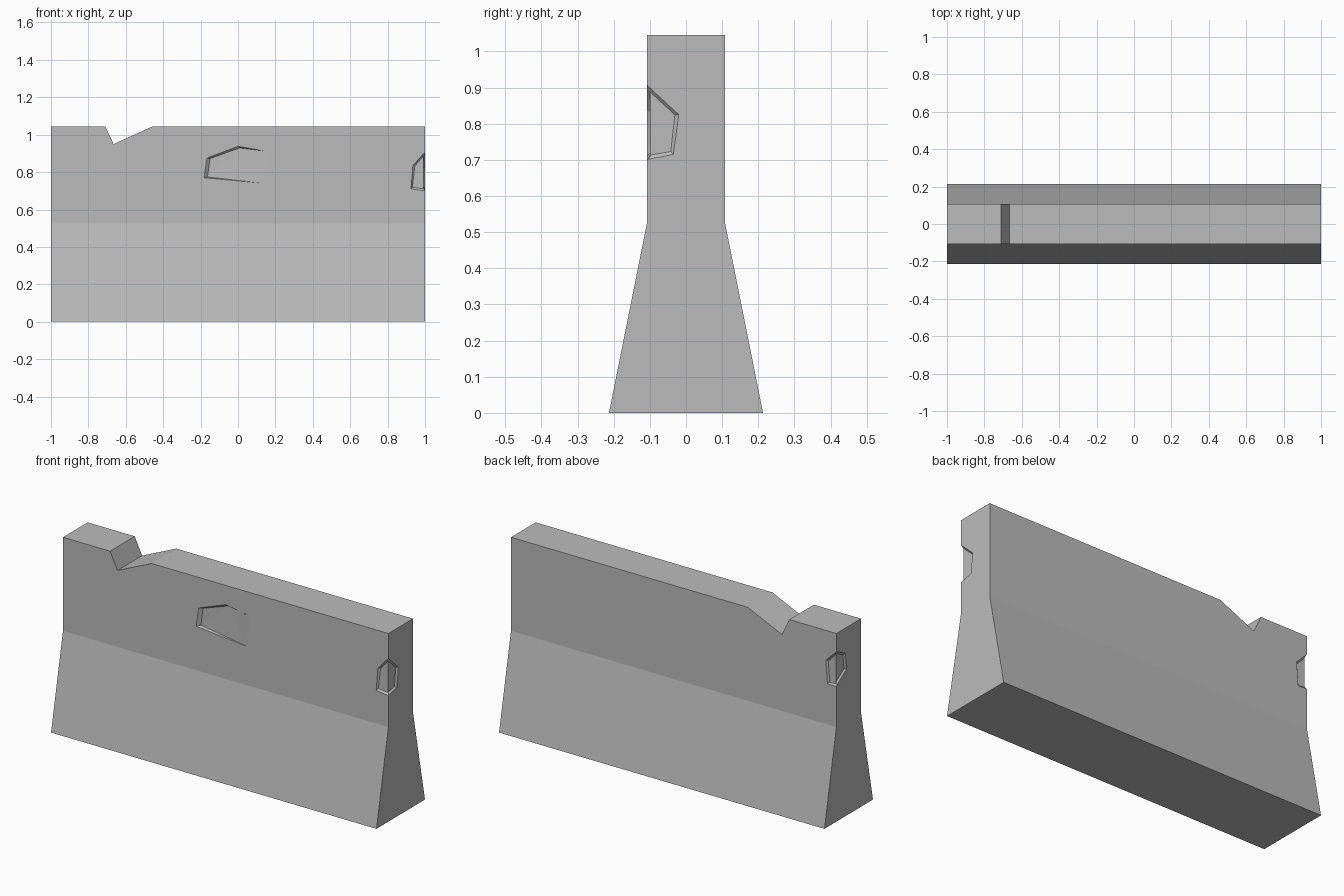
import bpy, bmesh
from mathutils import Vector

cube = bpy.data.objects.get("Cube")
if cube:
    bpy.data.objects.remove(cube, do_unlink=True)

LENGTH, HEIGHT, WAIST = 2.0, 1.045, 0.525
FOOT, NECK = 0.213, 0.108      # half depths at the foot and above the waist
END = LENGTH / 2

concrete = bpy.data.materials.new("concrete grey")
concrete.use_nodes = True
grey = (0.5, 0.5, 0.5, 1)
concrete.diffuse_color = grey
concrete.node_tree.nodes["Principled BSDF"].inputs["Base Color"].default_value = grey


def make_object(name, bm):
    bmesh.ops.recalc_face_normals(bm, faces=bm.faces)
    mesh = bpy.data.meshes.new(name)
    bm.to_mesh(mesh)
    bm.free()
    mesh.materials.append(concrete)
    obj = bpy.data.objects.new(name, mesh)
    bpy.context.collection.objects.link(obj)
    return obj


def prism(name, points, offset):
    """Close a flat outline and extrude it along offset."""
    bm = bmesh.new()
    face = bm.faces.new([bm.verts.new(p) for p in points])
    out = bmesh.ops.extrude_face_region(bm, geom=[face], use_keep_orig=True)
    verts = [v for v in out["geom"] if isinstance(v, bmesh.types.BMVert)]
    bmesh.ops.translate(bm, verts=verts, vec=offset)
    return make_object(name, bm)


def chip(name, outline, centre, place):
    """Shallow recess with sloping walls; outline holds (across, height, depth)."""
    bm = bmesh.new()
    for u, z, depth in outline:
        p = Vector((u, z))
        inner = p + (Vector(centre) - p).normalized() * depth * 1.2
        for q, d in ((p, -0.03), (p, 0), (inner, depth)):
            bm.verts.new(place(q.x, q.y, d))
    bmesh.ops.remove_doubles(bm, verts=bm.verts, dist=1e-5)
    hull = bmesh.ops.convex_hull(bm, input=bm.verts)
    loose = {g for g in hull["geom_interior"] + hull["geom_unused"]
             if isinstance(g, bmesh.types.BMVert)}
    bmesh.ops.delete(bm, geom=list(loose), context='VERTS')
    bmesh.ops.dissolve_limit(bm, angle_limit=0.01, verts=bm.verts, edges=bm.edges)
    return make_object(name, bm)


def cut(target, cutter):
    cutter.hide_render = True
    mod = target.modifiers.new("cut", 'BOOLEAN')
    mod.operation, mod.solver, mod.object = 'DIFFERENCE', 'EXACT', cutter
    bpy.context.view_layer.objects.active = target
    bpy.ops.object.modifier_apply(modifier=mod.name)
    bpy.data.objects.remove(cutter, do_unlink=True)


# Barrier body: tapered foot and straight upper wall
half = [(FOOT, 0), (NECK, WAIST), (NECK, HEIGHT)]
section = half + [(-y, z) for y, z in reversed(half)]
barrier = prism("concrete_barrier", [(-END, y, z) for y, z in section], (LENGTH, 0, 0))

# Broken notch through the top edge
notch = [(-0.753, 1.135), (-0.665, 0.95), (-0.256, 1.135)]
cut(barrier, prism("notch_cutter", [(x, -0.3, z) for x, z in notch], (0, 0.6, 0)))


# Mappings from chip coordinates to the wall faces
def front(u, z, d):
    return (u, -NECK + d, z)


def back(u, z, d):
    return (u, NECK - d, z)


def left_end(u, z, d):
    return (END - d, u, z)


def right_end(u, z, d):
    return (-END + d, u, z)


# Chip on the front face, fading out at one side
cut(barrier, chip("front_chip_cutter",
                  [(-0.182, 0.77, 0.016), (-0.166, 0.875, 0.014), (0, 0.938, 0.01),
                   (0.147, 0.912, 0), (0.137, 0.74, 0)], (0.1, 0.83), front))

# Chips wrapping two opposite corners, each made of a wall half and an end half
D = 0.009
corners = [
    ("front_corner_chip", front, END + 0.02,
     [(0.925, 0.71), (0.935, 0.835), (1.02, 0.93), (1.02, 0.697)],
     left_end, -NECK - 0.02,
     [(-0.128, 0.925), (-0.02, 0.825), (-0.035, 0.715), (-0.128, 0.697)]),
    ("back_corner_chip", back, -END - 0.02,
     [(-1.02, 0.963), (-0.935, 0.88), (-0.945, 0.75), (-1.02, 0.752)],
     right_end, NECK + 0.02,
     [(0.128, 0.955), (0.03, 0.905), (0.018, 0.815), (0.128, 0.74)]),
]
for name, wall, wall_u, wall_pts, end, end_u, end_pts in corners:
    for place, u, pts in ((wall, wall_u, wall_pts), (end, end_u, end_pts)):
        cut(barrier, chip(name, [(a, z, D) for a, z in pts], (u, 0.82), place))
